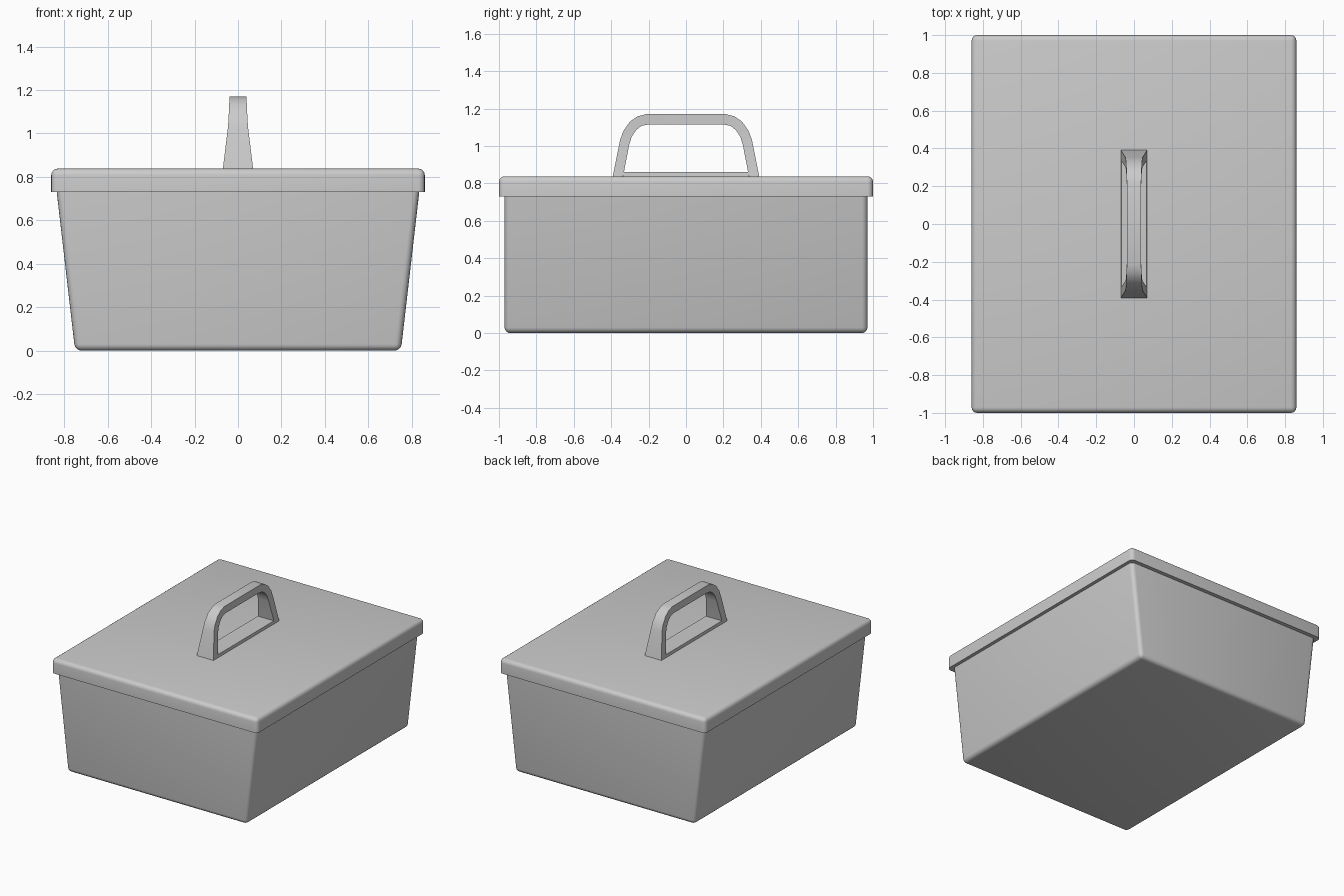
import bpy
import bmesh

if "Cube" in bpy.data.objects:
    bpy.data.objects.remove(bpy.data.objects["Cube"], do_unlink=True)

grey = bpy.data.materials.new("plain_grey")
grey.use_nodes = True
colour = (0.6, 0.6, 0.6, 1)
grey.diffuse_color = colour
grey.node_tree.nodes["Principled BSDF"].inputs["Base Color"].default_value = colour


def finish(name, bm, angle):
    bmesh.ops.recalc_face_normals(bm, faces=bm.faces)
    mesh = bpy.data.meshes.new(name)
    bm.to_mesh(mesh)
    bm.free()
    mesh.materials.append(grey)
    obj = bpy.data.objects.new(name, mesh)
    bpy.context.collection.objects.link(obj)
    bpy.ops.object.select_all(action="DESELECT")
    obj.select_set(True)
    bpy.context.view_layer.objects.active = obj
    bpy.ops.object.shade_smooth_by_angle(angle=angle)
    return obj


def rounded_box(name, low, high, sharp_z, radius):
    """Tapered box from (half x, half y, z) to another; edges lying at sharp_z stay sharp."""
    bm = bmesh.new()
    bmesh.ops.create_cube(bm, size=2)
    for v in bm.verts:
        hx, hy, z = high if v.co.z > 0 else low
        v.co = (v.co.x * hx, v.co.y * hy, z)
    edges = [e for e in bm.edges if any(abs(v.co.z - sharp_z) > 1e-4 for v in e.verts)]
    bmesh.ops.bevel(bm, geom=edges, offset=radius, offset_type="OFFSET",
                    segments=4, profile=0.5, affect="EDGES")
    return finish(name, bm, 0.6)


# Tapered tub and overhanging lid
rounded_box("tub", (0.75, 0.97, 0), (0.835, 0.97, 0.735), 0.735, 0.03)
rounded_box("lid", (0.86, 1, 0.73), (0.86, 1, 0.838), 0.73, 0.03)

# Carrying handle: an arch swept between an outer and an inner outline
outer = [(0.392, 0.835), (0.353, 1.03), (0.335, 1.08), (0.30, 1.13), (0.26, 1.158), (0.215, 1.17)]
inner = [(0.337, 0.835), (0.303, 1.01), (0.29, 1.05), (0.267, 1.085), (0.238, 1.108), (0.20, 1.115)]
half_width = [0.07, 0.046, 0.043, 0.041, 0.039, 0.038]
stations = list(zip(outer, inner, half_width))
path = [(1, s) for s in stations] + [(-1, s) for s in reversed(stations)]

bm = bmesh.new()
rings = []
for side, (out, inn, w) in path:
    corners = [(-w, out), (w, out), (w, inn), (-w, inn)]
    rings.append([bm.verts.new((x, side * y, z)) for x, (y, z) in corners])
for a, b in zip(rings, rings[1:]):
    for i in range(4):
        j = (i + 1) % 4
        bm.faces.new((a[i], a[j], b[j], b[i]))
bm.faces.new(rings[0])
bm.faces.new(rings[-1])
finish("handle", bm, 0.6)

# Bar joining the handle's feet
bm = bmesh.new()
bmesh.ops.create_cube(bm, size=2)
for v in bm.verts:
    top = v.co.z > 0
    v.co = (v.co.x * (0.067 if top else 0.07), v.co.y * 0.335, 0.86 if top else 0.83)
finish("handle_base", bm, 0.5)
